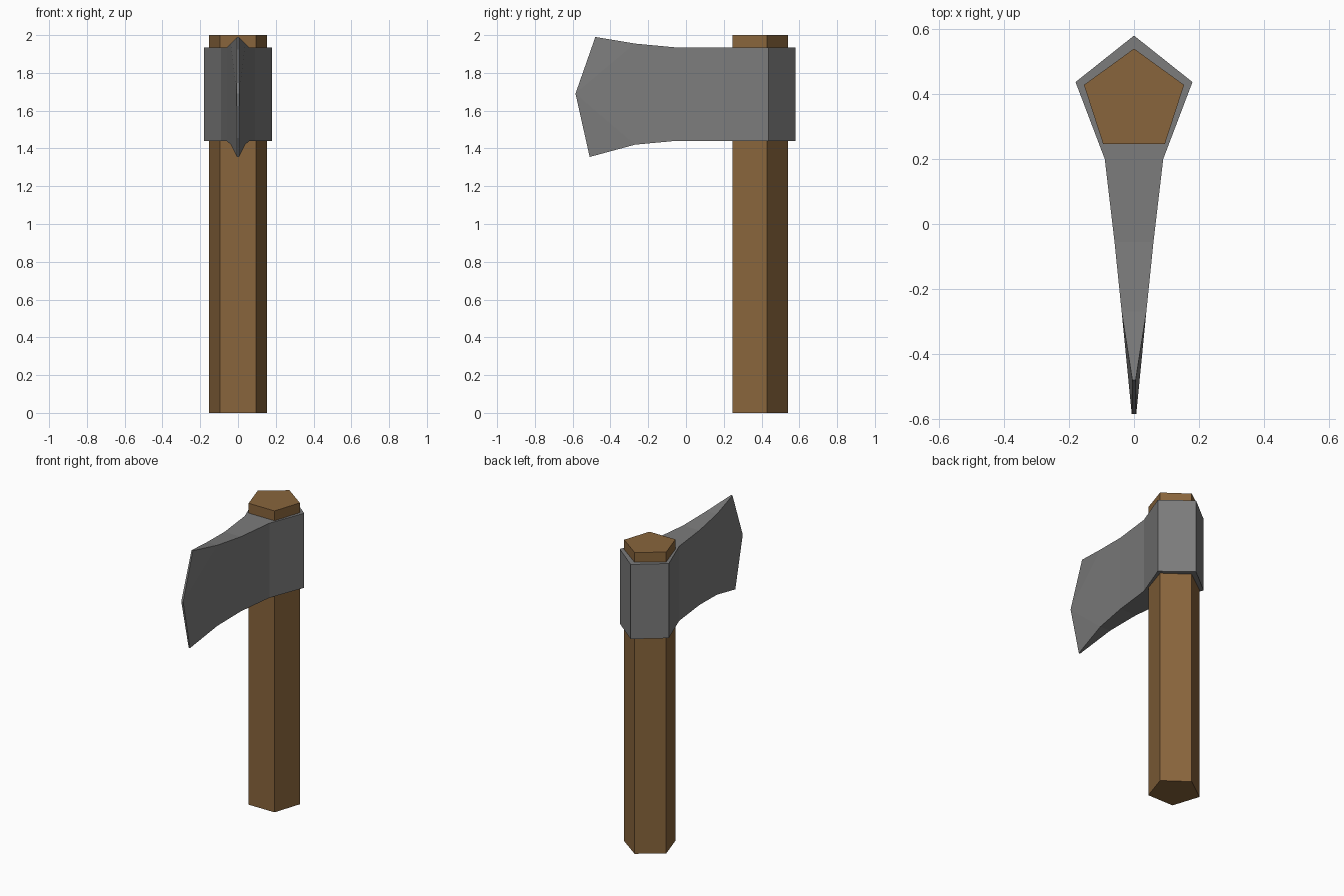
import bpy, bmesh, math

if "Cube" in bpy.data.objects:
    bpy.data.objects.remove(bpy.data.objects["Cube"])


def material(name, rgb):
    m = bpy.data.materials.new(name)
    m.diffuse_color = (*rgb, 1)
    m.use_nodes = True
    m.node_tree.nodes["Principled BSDF"].inputs["Base Color"].default_value = m.diffuse_color
    return m


def finish(name, bm, mat=None):
    bmesh.ops.remove_doubles(bm, verts=bm.verts, dist=1e-5)
    bmesh.ops.recalc_face_normals(bm, faces=bm.faces)
    me = bpy.data.meshes.new(name)
    bm.to_mesh(me)
    bm.free()
    ob = bpy.data.objects.new(name, me)
    bpy.context.collection.objects.link(ob)
    if mat:
        me.materials.append(mat)
    return ob


# Handle: five-sided prism
R, CY = 0.162, 0.378
bm = bmesh.new()
ring = [bm.verts.new((R * math.sin(a), CY + R * math.cos(a), 0))
        for a in (i * math.tau / 5 for i in range(5))]
base = bm.faces.new(ring)
ext = bmesh.ops.extrude_face_region(bm, geom=[base], use_keep_orig=True)
for v in ext["geom"]:
    if isinstance(v, bmesh.types.BMVert):
        v.co.z = 2
finish("handle", bm, material("wood", (0.25, 0.13, 0.045)))

# Axe head: stations from the back ridge to the blade (y, half width, bottom z, top z)
stations = [
    (0.58, 0.0, 1.44, 1.935),
    (0.437, 0.18, 1.44, 1.935),
    (0.20, 0.09, 1.44, 1.935),
    (-0.055, 0.06, 1.44, 1.935),
    (-0.27, 0.038, 1.42, 1.955),
]
# Cutting edge: bottom, middle, top (y, half width, z)
edge = [(-0.51, 0.005, 1.355), (-0.585, 0.007, 1.69), (-0.48, 0.005, 1.99)]

bm = bmesh.new()


def face(*pts):
    unique = list(dict.fromkeys(pts))
    if len(unique) > 2:
        bm.faces.new([bm.verts.new(p) for p in unique])


for s in (-1, 1):
    for (ya, wa, ba, ta), (yb, wb, bb, tb) in zip(stations, stations[1:]):
        face((s * wa, ya, ba), (s * wb, yb, bb), (s * wb, yb, tb), (s * wa, ya, ta))
    y, w, b, t = stations[-1]
    low, high = (s * w, y, b), (s * w, y, t)
    e0, e1, e2 = [(s * ew, ey, ez) for ey, ew, ez in edge]
    face(low, e0, e1)
    face(low, e1, high)
    face(high, e1, e2)

# Top and bottom caps of the head
for k in (2, 3):
    rows = [(st[0], st[1], st[k]) for st in stations] + [edge[0 if k == 2 else 2]]
    for (ya, wa, za), (yb, wb, zb) in zip(rows, rows[1:]):
        face((-wa, ya, za), (wa, ya, za), (wb, yb, zb), (-wb, yb, zb))

# Narrow front faces of the cutting edge
for (ya, wa, za), (yb, wb, zb) in zip(edge, edge[1:]):
    face((-wa, ya, za), (wa, ya, za), (wb, yb, zb), (-wb, yb, zb))
finish("axe_head", bm, material("steel", (0.2, 0.2, 0.2)))
